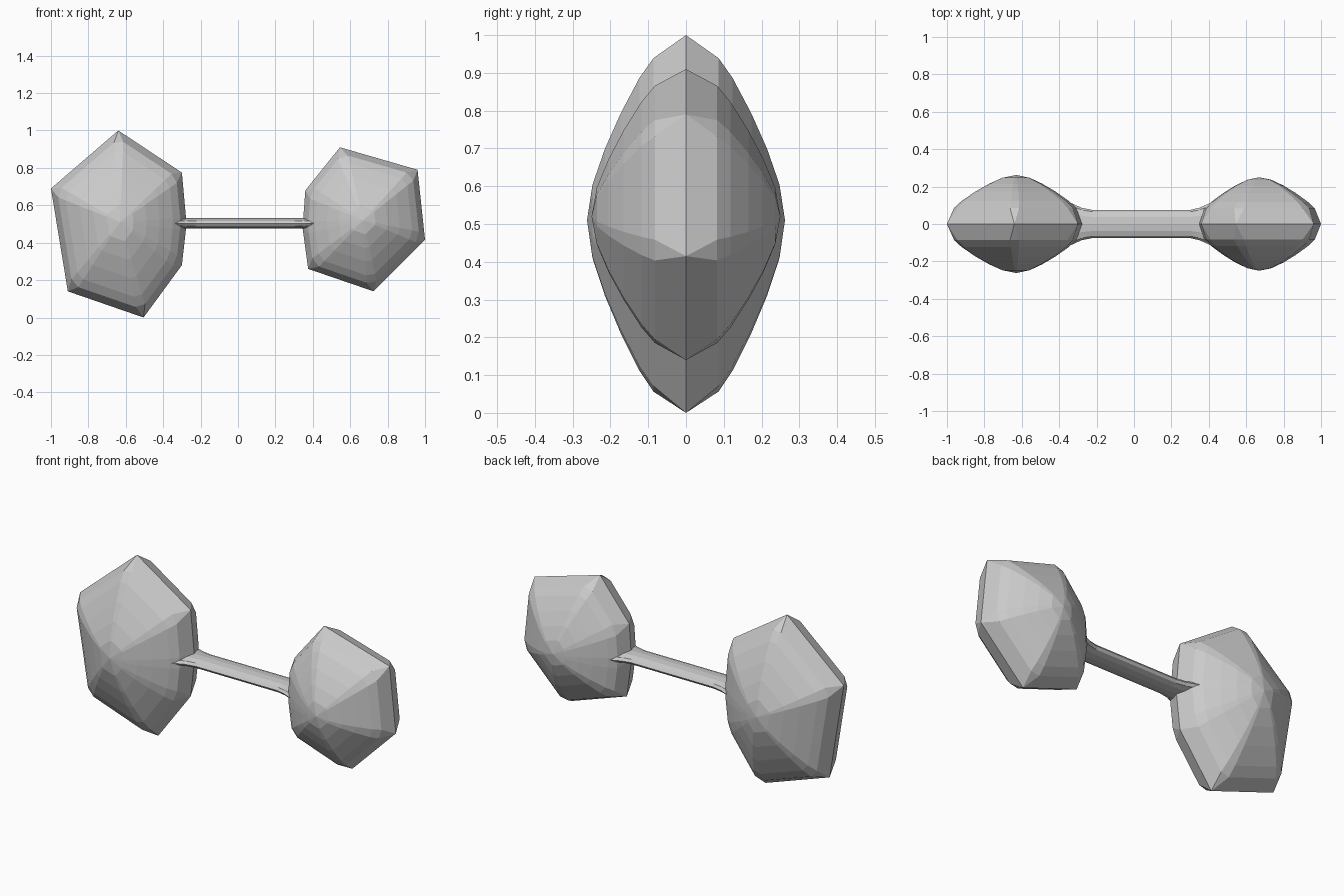
import bpy, bmesh, math

if "Cube" in bpy.data.objects:
    bpy.data.objects.remove(bpy.data.objects["Cube"])

# inflation profile: (fraction of the way out to the rim, relative thickness)
PROFILE = [(0.91, 0.33), (0.8, 0.47), (0.6, 0.66), (0.4, 0.82), (0.2, 0.945)]


def finish(bm, name):
    bmesh.ops.recalc_face_normals(bm, faces=bm.faces)
    bmesh.ops.triangulate(bm, faces=[f for f in bm.faces if len(f.verts) > 3])
    me = bpy.data.meshes.new(name)
    bm.to_mesh(me)
    bm.free()
    ob = bpy.data.objects.new(name, me)
    bpy.context.collection.objects.link(ob)
    return ob


def bridge(bm, a, b):
    n = len(a)
    for i in range(n):
        j = (i + 1) % n
        bm.faces.new((a[i], a[j], b[j], b[i]))


def inflated_weight(name, outline, centre, thick):
    """Pillow-like solid inflated from a polygon in the xz plane."""
    cx, cz = centre
    pts = []
    for k, (x0, z0) in enumerate(outline):
        x1, z1 = outline[(k + 1) % len(outline)]
        n = max(2, round(math.hypot(x1 - x0, z1 - z0) / 0.07))
        pts += [(x0 + (x1 - x0) * i / n, z0 + (z1 - z0) * i / n) for i in range(n)]
    n = len(pts)
    mids = [((pts[i][0] + pts[(i + 1) % n][0]) / 2,
             (pts[i][1] + pts[(i + 1) % n][1]) / 2) for i in range(n)]
    bm = bmesh.new()
    rim = [bm.verts.new((x, 0, z)) for x, z in pts]
    for side in (-1, 1):
        rings = [[bm.verts.new((cx + (x - cx) * t, side * thick * h, cz + (z - cz) * t))
                  for x, z in mids] for t, h in PROFILE]
        # zigzag band of triangles along the rim
        first = rings[0]
        for i in range(n):
            j = (i + 1) % n
            bm.faces.new((rim[i], rim[j], first[i]))
            bm.faces.new((rim[j], first[j], first[i]))
        for a, b in zip(rings, rings[1:]):
            bridge(bm, a, b)
        tip = bm.verts.new((cx, side * thick, cz))
        last = rings[-1]
        for i in range(n):
            bm.faces.new((last[i], last[(i + 1) % n], tip))
    return finish(bm, name)


# the two unequal weights
inflated_weight("left_weight",
                [(-0.64, 1.0), (-1.0, 0.69), (-0.91, 0.14), (-0.505, 0.0),
                 (-0.30, 0.28), (-0.275, 0.50), (-0.30, 0.775)],
                (-0.63, 0.51), 0.262)
inflated_weight("right_weight",
                [(0.545, 0.91), (0.96, 0.79), (1.0, 0.415), (0.725, 0.14),
                 (0.375, 0.26), (0.345, 0.48), (0.36, 0.68)],
                (0.67, 0.52), 0.25)

# flattened handle bar, flaring where it enters the weights
SECTIONS = [(-0.42, 0.15), (-0.28, 0.087), (-0.22, 0.075),
            (0.30, 0.075), (0.35, 0.087), (0.47, 0.14)]
bm = bmesh.new()
loops = []
for x, w in SECTIONS:
    loops.append([bm.verts.new((x, w * math.cos(a), 0.503 + 0.028 * math.sin(a)))
                  for a in (math.tau * i / 12 for i in range(12))])
for a, b in zip(loops, loops[1:]):
    bridge(bm, a, b)
bm.faces.new(loops[0])
bm.faces.new(loops[-1])
finish(bm, "handle_bar")
